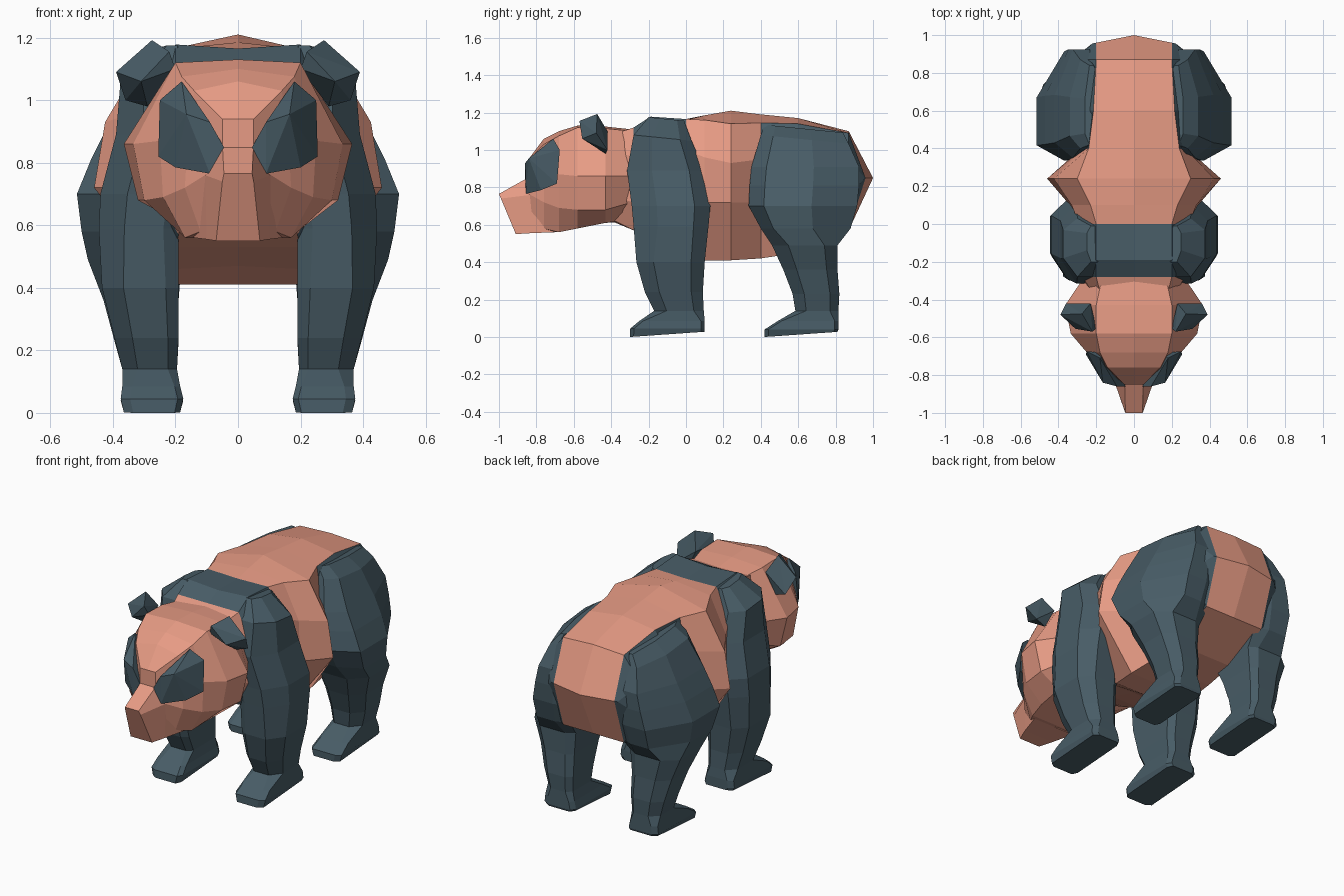
import bpy, bmesh


def material(name, rgb):
    m = bpy.data.materials.new(name)
    m.diffuse_color = (*rgb, 1)
    return m


SALMON = material("salmon fur", (0.83, 0.342, 0.242))
SLATE = material("slate fur", (0.064, 0.107, 0.133))


def finish(name, bm, mats, rule=None):
    bmesh.ops.recalc_face_normals(bm, faces=bm.faces)
    if rule:
        for f in bm.faces:
            f.material_index = rule(f.calc_center_median())
    me = bpy.data.meshes.new(name)
    bm.to_mesh(me)
    bm.free()
    for m in mats:
        me.materials.append(m)
    ob = bpy.data.objects.new(name, me)
    bpy.context.collection.objects.link(ob)
    return ob


def loft(name, rings, mats, rule=None, weld=False):
    """Skin a list of closed rings of 3D points; cap both ends, or weld the last shut."""
    bm = bmesh.new()
    rows = [[bm.verts.new(p) for p in r] for r in rings]
    n = len(rows[0])
    for a, b in zip(rows, rows[1:]):
        for i in range(n):
            j = (i + 1) % n
            bm.faces.new((a[i], a[j], b[j], b[i]))
    bm.faces.new(rows[0])
    if weld:
        bmesh.ops.remove_doubles(bm, verts=rows[-1], dist=.001)
    else:
        bm.faces.new(rows[-1])
    return finish(name, bm, mats, rule)


def hull(name, pts, side, mats):
    bm = bmesh.new()
    for x, y, z in pts:
        bm.verts.new((x * side, y, z))
    r = bmesh.ops.convex_hull(bm, input=bm.verts)
    junk = [g for g in r["geom_interior"] if isinstance(g, bmesh.types.BMVert)]
    bmesh.ops.delete(bm, geom=junk, context='VERTS')
    return finish(name, bm, mats)


def section(y, half):
    """Full cross-section at y from a right-hand half, centre top to centre bottom."""
    return [(x, y, z) for x, z in half] + [(-x, y, z) for x, z in half[-2:0:-1]]


# torso, with shoulder band and haunch sides coloured by position
torso = [
    (-.40, [(0, 1.08), (.17, 1.08), (.2, .95), (.22, .75), (.18, .63), (0, .62)]),
    (-.28, [(0, 1.12), (.2, 1.12), (.27, .98), (.28, .72), (.19, .57), (0, .57)]),
    (-.19, [(0, 1.165), (.2, 1.178), (.32, 1.02), (.33, .72), (.2, .53), (0, .53)]),
    (0, [(0, 1.16), (.2, 1.165), (.29, 1.0), (.29, .72), (.2, .46), (0, .47)]),
    (.1, [(0, 1.185), (.23, 1.16), (.33, .96), (.34, .72), (.21, .41), (0, .41)]),
    (.24, [(0, 1.21), (.30, 1.14), (.425, .93), (.46, .72), (.22, .41), (0, .41)]),
    (.40, [(0, 1.19), (.24, 1.145), (.27, .95), (.28, .72), (.21, .42), (0, .42)]),
    (.60, [(0, 1.17), (.215, 1.14), (.35, .98), (.38, .72), (.2, .45), (0, .45)]),
    (.87, [(0, 1.1), (.2, 1.09), (.31, .95), (.33, .75), (.2, .57), (0, .57)]),
    (.96, [(0, .85), (.2, .85), (.22, .85), (.22, .85), (.2, .85), (0, .85)]),
]
rings = [section(y, h) for y, h in torso]
rings[-1] = [(x, 1.0 - .2 * abs(x), z) for x, y, z in rings[-1]]
loft("torso", rings, [SALMON, SLATE],
     lambda c: int(c.z > .62 and (-.28 < c.y < 0 or (c.y > .42 and abs(c.x) > .21))),
     weld=True)

# head
head = [
    (-.29, [(0, 1.11), (.17, 1.1), (.27, .86), (.24, .72), (.15, .63), (0, .62)]),
    (-.43, [(0, 1.125), (.2, 1.115), (.365, .86), (.32, .68), (.19, .61), (0, .61)]),
    (-.58, [(0, 1.13), (.2, 1.12), (.335, .86), (.30, .68), (.19, .58), (0, .58)]),
    (-.68, [(0, 1.10), (.18, 1.075), (.25, .87), (.24, .69), (.17, .56), (0, .56)]),
    (-.76, [(0, 1.06), (.14, 1.03), (.16, .88), (.17, .72), (.12, .58), (0, .56)]),
    (-.85, [(0, .94), (.05, .94), (.05, .86), (.09, .77), (.08, .65), (0, .62)]),
]
loft("head", [section(y, h) for y, h in head], [SALMON])

# muzzle, with a front that leans back towards the chin
back = section(-.7, [(0, .88), (.05, .88), (.15, .76), (.14, .56), (0, .56)])
mid = section(-.83, [(0, .86), (.05, .86), (.105, .76), (.1, .555), (0, .555)])
nose = section(-1.0, [(0, .765), (.045, .765), (.05, .74), (.07, .55), (0, .55)])
nose = [(x, y + .09 * (.765 - z) / .215, z) for x, y, z in nose]
loft("muzzle", [back, mid, nose], [SALMON])


def leg(name, rings, side, bevel):
    """Leg from levels of z, y range and x range; bevel gives the corner cuts
    as fractions: front in y, back in y, and across x."""
    out = []
    for z, y0, y1, x0, x1 in rings:
        f, b, w = bevel if z > .5 else (.25, .2, .28)
        cf, cb, cx = (y1 - y0) * f, (y1 - y0) * b, (x1 - x0) * w
        if z < .13:
            cf, cb, cx = .02, .02, .03
        ring = [(x0 + cx * .6, y0), (x1 - cx, y0), (x1, y0 + cf), (x1, y1 - cb),
                (x1 - cx, y1), (x0 + cx * .6, y1), (x0, y1 - .03), (x0, y0 + .03)]
        # heels lift slightly off the ground, tops slope down to the rear
        slope = .07 if z == 0 else -.1 if z > 1.03 else 0
        out.append([(x * side, y, z + slope * (y - y0)) for x, y in ring])
    loft(name, out, [SLATE])


front = [
    (1.175, -.20, -.01, .18, .25), (1.08, -.28, .03, .14, .375),
    (.89, -.315, .10, .12, .39), (.70, -.29, .13, .17, .44),
    (.59, -.28, .12, .19, .445), (.40, -.265, .10, .19, .435),
    (.24, -.22, .09, .19, .395), (.14, -.17, .095, .195, .37),
    (.085, -.25, .10, .185, .37), (.045, -.298, .10, .175, .375),
    (0, -.30, .10, .185, .365),
]
hind = [
    (1.135, .42, .84, .20, .26), (1.08, .40, .87, .20, .34),
    (.91, .35, .925, .18, .42), (.81, .34, .925, .16, .47),
    (.70, .335, .915, .15, .515),
    (.58, .40, .88, .17, .50), (.49, .46, .81, .18, .48),
    (.36, .52, .81, .19, .43), (.23, .57, .82, .19, .395),
    (.14, .585, .815, .195, .37), (.085, .49, .815, .185, .37),
    (.04, .42, .815, .175, .375), (0, .42, .81, .185, .365),
]
ear = [(.2, -.55, 1.1), (.22, -.57, 1.155), (.275, -.475, 1.192), (.39, -.48, 1.09),
       (.36, -.42, 1.0), (.31, -.555, 1.06), (.23, -.42, 1.1), (.29, -.43, .98)]
patch = [(.18, -.71, 1.06), (.25, -.675, 1.0), (.255, -.69, .82), (.2, -.775, .785),
         (.09, -.855, .765), (.045, -.86, .85), (.09, -.86, .93), (.165, -.84, .955),
         (.15, -.68, 1.0), (.1, -.72, .85)]

# paired parts
for side, tag in ((1, "left"), (-1, "right")):
    leg("front_leg_" + tag, front, side, (.32, .2, .32))
    leg("hind_leg_" + tag, hind, side, (.14, .42, .4))
    hull("ear_" + tag, ear, side, [SLATE])
    hull("eye_patch_" + tag, patch, side, [SLATE])
